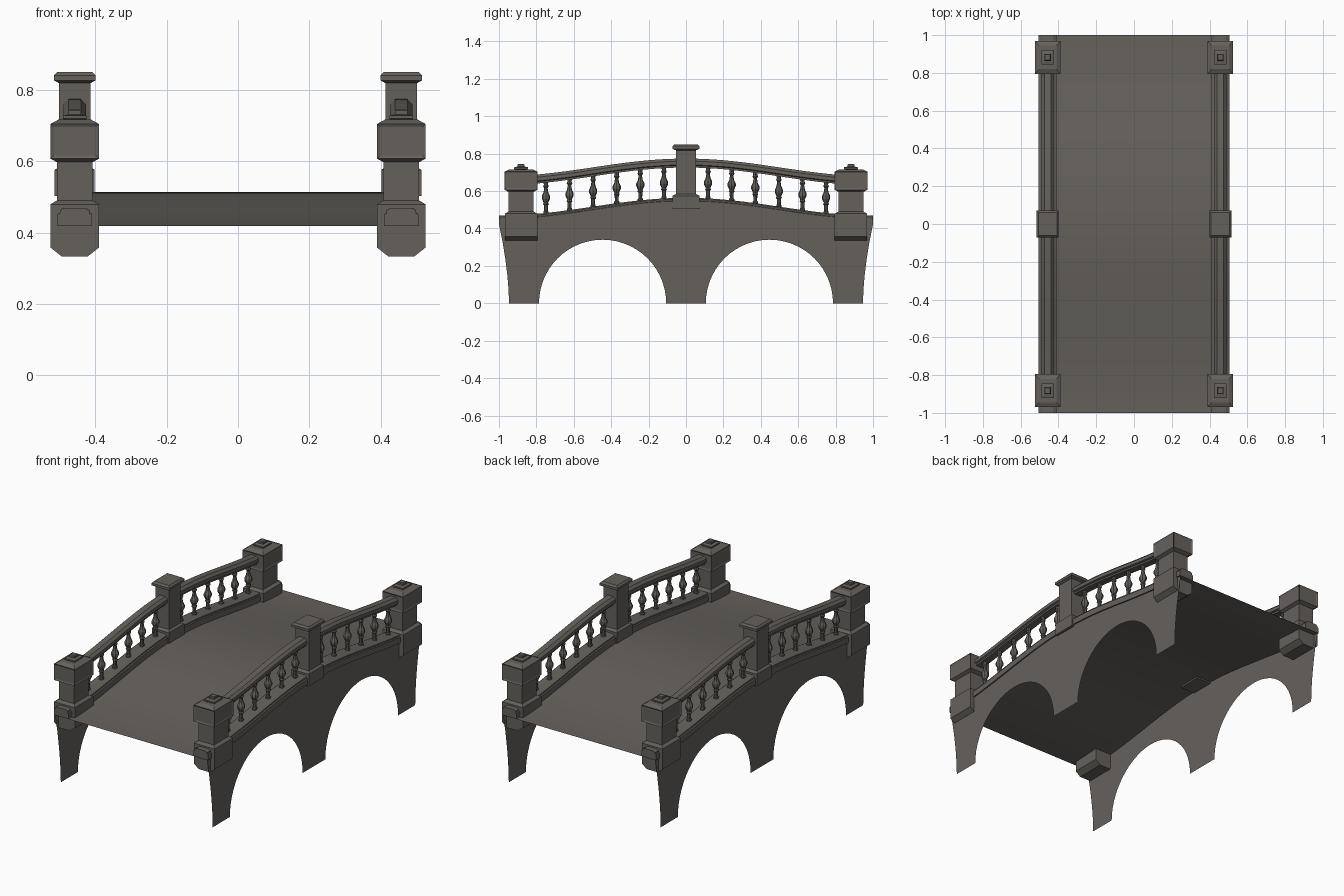
import bpy, bmesh, math

if "Cube" in bpy.data.objects:
    bpy.data.objects.remove(bpy.data.objects["Cube"])

stone = bpy.data.materials.new("weathered grey stone")
stone.diffuse_color = (0.13, 0.12, 0.108, 1)
stone.use_nodes = True
stone.node_tree.nodes["Principled BSDF"].inputs["Base Color"].default_value = stone.diffuse_color
CX = 0.457          # centre line of each parapet


def rise(y):
    """Height of the road surface along the bridge."""
    return 0.418 + 0.0475 * (1 + math.cos(math.pi * y))


def finish(bm, name, solid=True):
    if solid:
        bmesh.ops.recalc_face_normals(bm, faces=bm.faces)
    me = bpy.data.meshes.new(name)
    bm.to_mesh(me)
    bm.free()
    me.materials.append(stone)
    ob = bpy.data.objects.new(name, me)
    bpy.context.collection.objects.link(ob)
    return ob


def loft(bm, rings, caps=True):
    """Skin a list of equal-length closed rings; returns side faces per layer."""
    vs = [[bm.verts.new(p) for p in r] for r in rings]
    layers = []
    for a, b in zip(vs, vs[1:]):
        n = len(a)
        layers.append([bm.faces.new((a[i], a[(i + 1) % n], b[(i + 1) % n], b[i])) for i in range(n)])
    if caps:
        bm.faces.new(vs[0][::-1])
        bm.faces.new(vs[-1])
    return layers


def block(name, x, y, sections, panel=None):
    """Stacked rectangular sections (half x, half y, z), optional recessed panel layer."""
    bm = bmesh.new()
    rings = [[(x + i * hx, y + j * hy, z) for i, j in ((-1, -1), (1, -1), (1, 1), (-1, 1))]
             for hx, hy, z in sections]
    layers = loft(bm, rings)
    bmesh.ops.recalc_face_normals(bm, faces=bm.faces)
    if panel is not None:
        bmesh.ops.inset_individual(bm, faces=layers[panel], thickness=0.012, depth=-0.004)
    return finish(bm, name)


def sweep(name, x, profile, y0, y1, steps):
    """Carry a cross-section (dx, dz) along the curve of the bridge."""
    bm = bmesh.new()
    ys = [y0 + (y1 - y0) * i / steps for i in range(steps + 1)]
    loft(bm, [[(x + dx, y, rise(y) + dz) for dx, dz in profile] for y in ys])
    return finish(bm, name)


def mirrored(half):
    return half + [(-dx, dz) for dx, dz in reversed(half)]


# Road deck: a thin curved sheet
bm = bmesh.new()
rows = [[bm.verts.new((x, -1 + i / 16, rise(-1 + i / 16))) for x in (-0.415, 0.415)] for i in range(33)]
for a, b in zip(rows, rows[1:]):
    bm.faces.new((a[0], a[1], b[1], b[0]))
finish(bm, "road_deck", False)

# Cross-sections of kerb and handrail
kerb = mirrored([(0.048, 0.0), (0.048, 0.034), (0.041, 0.036), (0.041, 0.044), (0.030, 0.051)])
rail = mirrored([(0.022, 0.213), (0.022, 0.223), (0.032, 0.227), (0.032, 0.247), (0.018, 0.261)])

# Baluster profile: radius, fraction of height
turned = [(0.014, 0), (0.014, 0.07), (0.010, 0.10), (0.011, 0.27), (0.016, 0.30), (0.012, 0.35),
          (0.022, 0.47), (0.022, 0.55), (0.013, 0.66), (0.009, 0.80), (0.015, 0.86), (0.011, 0.91), (0.013, 1)]


def end_edge(z):
    """Flared outer end of the side wall."""
    return 0.946 + 0.053 * (z / 0.42) ** 1.7


for s, side in ((1, "right"), (-1, "left")):
    x = s * CX

    # Side wall: single sheet with two arched openings
    bm = bmesh.new()
    wx = s * 0.497
    for d in (-1, 1):
        c, r, n = 0.446, 0.34, 28
        arc = [(c - r * math.cos(math.pi * i / n), r * math.sin(math.pi * i / n)) for i in range(n + 1)]
        low = [bm.verts.new((wx, d * y, z)) for y, z in arc]
        top = [bm.verts.new((wx, d * y, rise(y) + 0.006)) for y, z in arc]
        for i in range(n):
            bm.faces.new((low[i], low[i + 1], top[i + 1], top[i]))
        # central pier half
        mid = [bm.verts.new((wx, 0, z)) for z in (0, rise(0) + 0.006)]
        bm.faces.new((mid[0], low[0], top[0], mid[1]))
        # flared abutment
        edge = [bm.verts.new((wx, d * end_edge(z), z)) for z in (0, 0.08, 0.16, 0.24, 0.32, 0.42)]
        bm.faces.new([low[-1]] + edge + [top[-1]])
    bmesh.ops.remove_doubles(bm, verts=bm.verts, dist=1e-5)
    bmesh.ops.recalc_face_normals(bm, faces=bm.faces)
    if bm.faces[:][0].normal.x * s < 0:
        bmesh.ops.reverse_faces(bm, faces=bm.faces)
    finish(bm, side + "_arched_wall", False)

    sweep(side + "_kerb", x, kerb, -1, 1, 32)

    # Centre post with base and cap
    block(side + "_centre_post", x, 0, [
        (0.056, 0.071, 0.503), (0.056, 0.071, 0.575), (0.044, 0.054, 0.585), (0.044, 0.054, 0.818),
        (0.058, 0.072, 0.826), (0.058, 0.072, 0.840), (0.049, 0.062, 0.850)])

    for d, end in ((-1, "front"), (1, "back")):
        tag = side + "_" + end
        sweep(tag + "_handrail", x, rail, d * 0.04, d * 0.83, 14)

        # Turned balusters
        for k in range(6):
            y = d * (0.118 + 0.1262 * k)
            z0, h = rise(y) + 0.046, 0.172
            bm = bmesh.new()
            loft(bm, [[(x + r * math.cos(math.pi * i / 4), y + r * math.sin(math.pi * i / 4), z0 + t * h)
                       for i in range(8)] for r, t in turned])
            ob = finish(bm, tag + "_baluster")
            for p in ob.data.polygons:
                p.use_smooth = False

        # End post: bracket block, shaft, panelled head, finial
        y = d * 0.882
        block(tag + "_post_bracket", x, y, [
            (0.036, 0.087, 0.333), (0.068, 0.087, 0.358), (0.068, 0.087, 0.479), (0.050, 0.068, 0.490)])
        block(tag + "_post_shaft", x, y, [(0.050, 0.067, 0.48), (0.050, 0.067, 0.602)])
        block(tag + "_post_head", x, y, [
            (0.050, 0.070, 0.597), (0.068, 0.088, 0.607), (0.068, 0.088, 0.704), (0.046, 0.062, 0.716)], panel=1)
        block(tag + "_finial", x, y, [
            (0.026, 0.030, 0.712), (0.033, 0.038, 0.719), (0.033, 0.038, 0.727), (0.017, 0.019, 0.731),
            (0.017, 0.019, 0.741), (0.013, 0.015, 0.745)])
